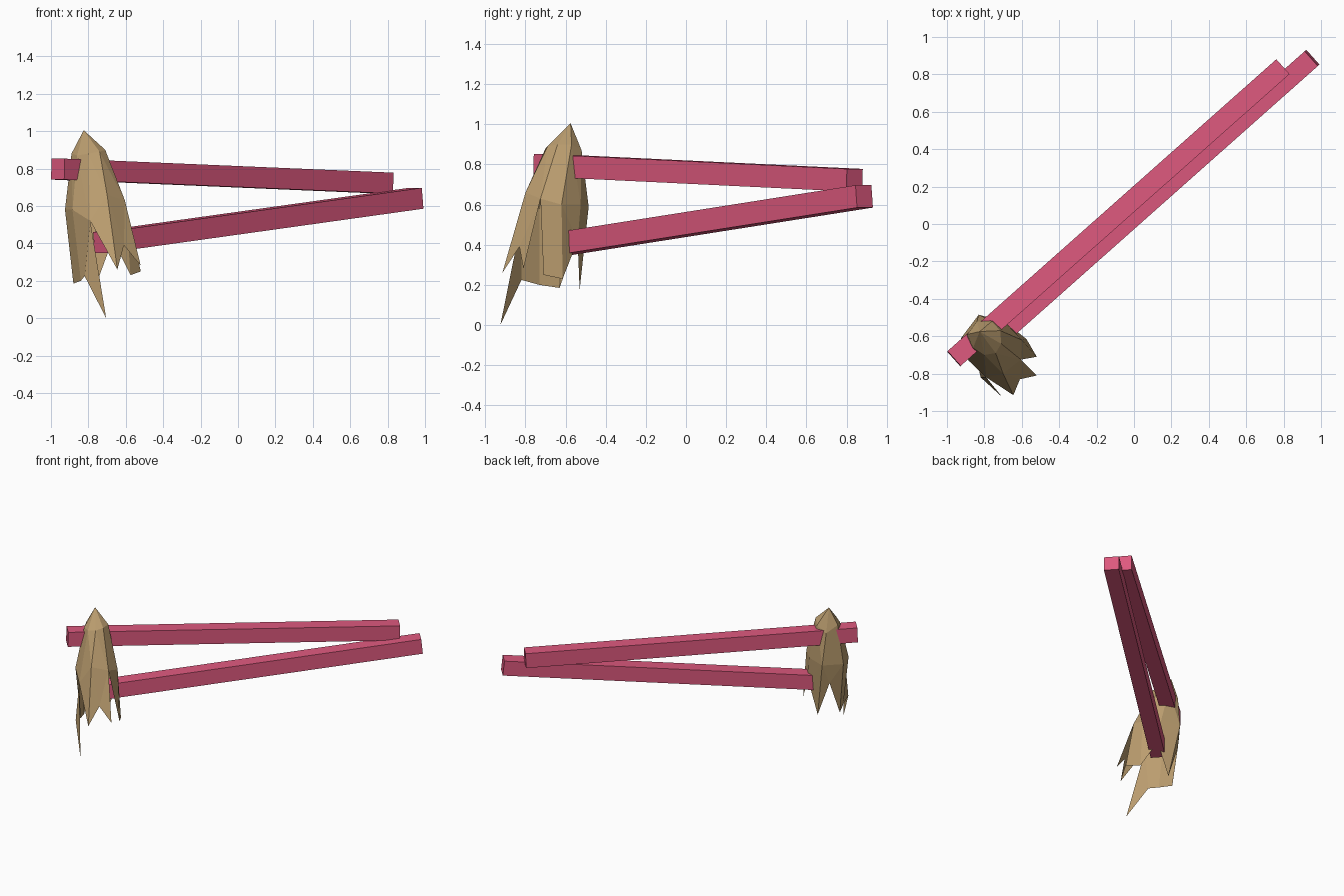
import bpy
from mathutils import Vector

cube = bpy.data.objects.get("Cube")
if cube:
    bpy.data.objects.remove(cube, do_unlink=True)


def make_material(name, color):
    mat = bpy.data.materials.new(name)
    mat.use_nodes = True
    mat.diffuse_color = color
    mat.node_tree.nodes["Principled BSDF"].inputs["Base Color"].default_value = color
    return mat


def make_object(name, verts, faces, mat):
    mesh = bpy.data.meshes.new(name)
    mesh.from_pydata(verts, [], faces)
    mesh.materials.append(mat)
    mesh.update()
    obj = bpy.data.objects.new(name, mesh)
    bpy.context.scene.collection.objects.link(obj)
    return obj


pink = make_material("rose_pink", (0.73, 0.10, 0.21, 1))
tan = make_material("tan_cloth", (0.50, 0.34, 0.16, 1))


def beam(name, start, end, width, height):
    """Square beam running between the centres of its two end faces."""
    start, end = Vector(start), Vector(end)
    along = (end - start).normalized()
    side = along.cross(Vector((0, 0, 1))).normalized()
    up = side.cross(along)
    verts = [centre + side * sx * width / 2 + up * sz * height / 2
             for centre in (start, end)
             for sx, sz in ((-1, -1), (1, -1), (1, 1), (-1, 1))]
    faces = [(0, 1, 2, 3), (7, 6, 5, 4)]
    faces += [(i, i + 4, (i + 1) % 4 + 4, (i + 1) % 4) for i in range(4)]
    return make_object(name, verts, faces, pink)


# Two long beams that cross at a shallow angle
beam("upper_beam", (-0.963, -0.72, 0.797), (0.795, 0.84, 0.722), 0.106, 0.112)
beam("lower_beam", (-0.735, -0.61, 0.405), (0.952, 0.888, 0.641), 0.106, 0.112)

# Ragged cloth: apex, shoulder ring, waist ring, then torn hem points
apex = (-0.825, -0.575, 1.005)
shoulder = [(-.89, -.59, .88), (-.86, -.66, .87), (-.8, -.7, .88), (-.74, -.69, .89),
            (-.71, -.64, .9), (-.715, -.57, .9), (-.76, -.52, .87), (-.84, -.52, .83)]
waist = {
    "a": (-.925, -.61, .58), "b": (-.885, -.73, .58), "c": (-.79, -.82, .52),
    "d": (-.7, -.8, .66), "e": (-.605, -.725, .63), "f": (-.6, -.62, .6),
    "g": (-.69, -.525, .6), "h": (-.83, -.485, .59),
}
hem = {
    "i": (-.88, -.63, .185), "j": (-.84, -.73, .2), "k": (-.82, -.82, .225),
    "l": (-.705, -.925, 0), "m": (-.645, -.915, .26), "n": (-.61, -.83, .39),
    "o": (-.52, -.81, .28), "p": (-.52, -.71, .25), "q": (-.575, -.615, .23),
    "r": (-.67, -.54, .42), "s": (-.76, -.53, .175), "t": (-.855, -.54, .44),
}
# Torn strips, each face spelled by its corner letters
strips = "abji bckj clk cdm dnm den eon efqp frq fgr ghr hsr hts hat ait"

points = {**waist, **hem}
index = {letter: 1 + len(shoulder) + i for i, letter in enumerate(points)}
verts = [apex] + shoulder + list(points.values())
count = len(shoulder)
faces = []
for i in range(count):
    k = (i + 1) % count
    upper, upper_next = 1 + i, 1 + k
    lower, lower_next = 1 + count + i, 1 + count + k
    faces.append((0, upper, upper_next))
    faces.append((upper, lower, lower_next))
    faces.append((upper, lower_next, upper_next))
faces += [tuple(index[c] for c in reversed(word)) for word in strips.split()]
make_object("ragged_cloth", verts, faces, tan)
